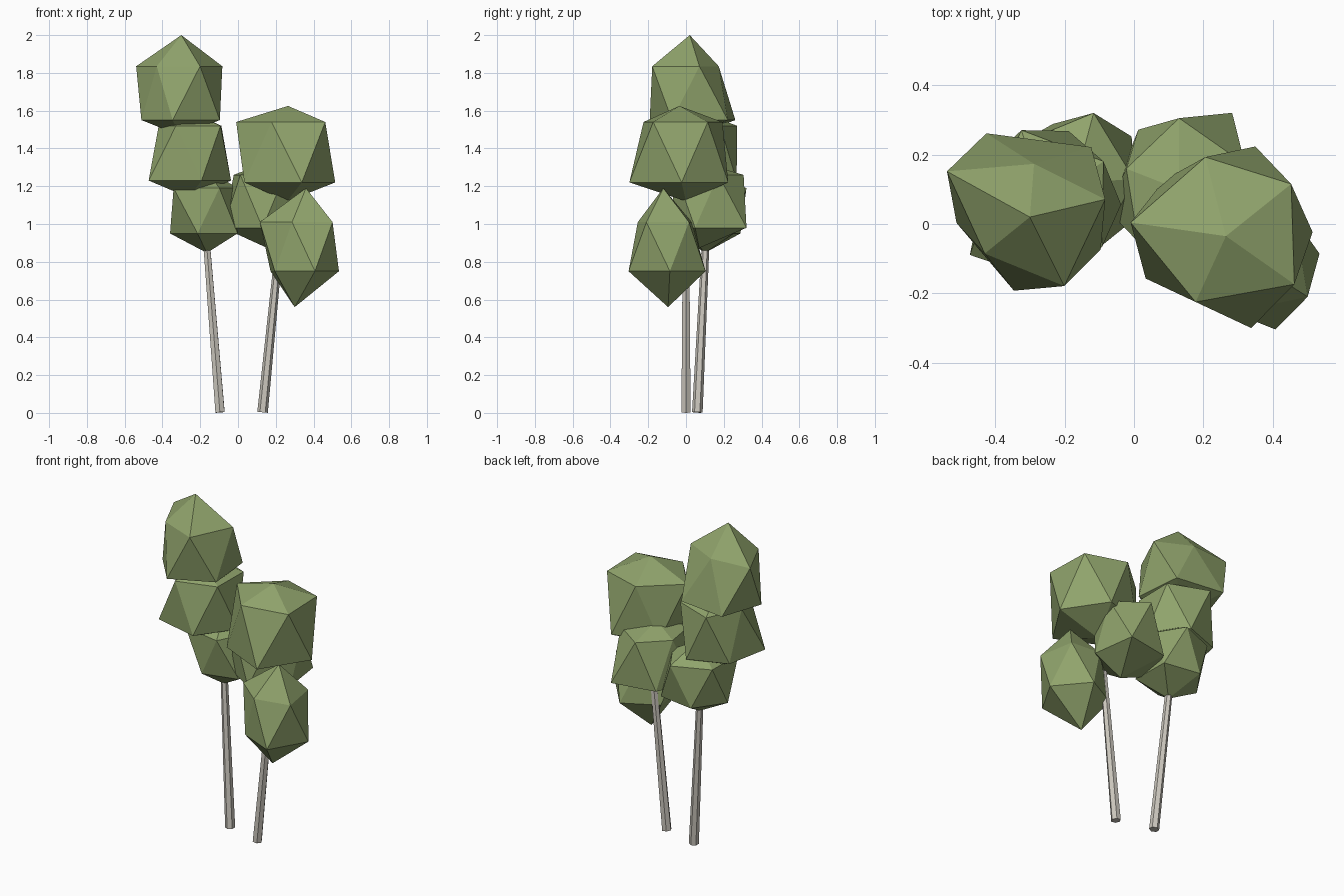
import bpy
import bmesh
from math import radians
from mathutils import Matrix, Vector

cube = bpy.data.objects.get("Cube")
if cube:
    bpy.data.objects.remove(cube, do_unlink=True)


def make_material(name, colour):
    material = bpy.data.materials.new(name)
    material.use_nodes = True
    material.diffuse_color = colour
    material.node_tree.nodes["Principled BSDF"].inputs["Base Color"].default_value = colour
    return material


leaf_green = make_material("leaf green", (0.28, 0.37, 0.15, 1))
bark_grey = make_material("pale bark", (0.6, 0.57, 0.51, 1))


def finish(name, bm, material):
    bmesh.ops.recalc_face_normals(bm, faces=bm.faces)
    mesh = bpy.data.meshes.new(name)
    bm.to_mesh(mesh)
    bm.free()
    mesh.materials.append(material)
    obj = bpy.data.objects.new(name, mesh)
    bpy.context.collection.objects.link(obj)
    return obj


def foliage(name, centre, turn, top, upper, lower, bottom):
    """Irregular icosahedron: two tips and two staggered five-point rings.
    Each ring is a height and five radii around the centre."""
    bm = bmesh.new()

    def ring(height, radii, start):
        points = []
        for i, radius in enumerate(radii):
            spoke = Matrix.Rotation(radians(start + i * 72), 3, "Z") @ Vector((radius, 0, 0))
            points.append(bm.verts.new(spoke + Vector((*centre, height))))
        return points

    tip, base = bm.verts.new(top), bm.verts.new(bottom)
    high = ring(*upper, turn)
    low = ring(*lower, turn + 36)
    for i in range(5):
        j = (i + 1) % 5
        bm.faces.new((tip, high[i], high[j]))
        bm.faces.new((high[i], low[i], high[j]))
        bm.faces.new((low[i], low[j], high[j]))
        bm.faces.new((base, low[j], low[i]))
    return finish(name, bm, leaf_green)


def trunk(name, foot, head):
    """Slim tapered hexagonal pole between two points."""
    foot, head = Vector(foot), Vector(head)
    axis = head - foot
    bm = bmesh.new()
    place = Matrix.Translation((foot + head) / 2) @ axis.to_track_quat("Z", "Y").to_matrix().to_4x4()
    bmesh.ops.create_cone(bm, cap_ends=True, segments=6, radius1=0.028, radius2=0.02,
                          depth=axis.length, matrix=place)
    return finish(name, bm, bark_grey)


# Trunks
trunk("right_trunk", (-0.095, 0.06, 0.003), (-0.168, 0.105, 0.92))
trunk("left_trunk", (0.13, 0, 0.003), (0.222, 0, 0.92))

# Foliage of the taller tree, from the top down
foliage("right_crown", (-0.31, 0.035), 9, (-0.3, 0.02, 2.0),
        (1.835, (0.23, 0.14, 0.257, 0.17, 0.24)),
        (1.55, (0.264, 0.254, 0.204, 0.23, 0.24)), (-0.31, 0.04, 1.47))
foliage("right_middle_foliage", (-0.26, 0.06), 35, (-0.26, 0.06, 1.6),
        (1.52, (0.21, 0.22, 0.16, 0.21, 0.21)),
        (1.23, (0.22, 0.2, 0.26, 0.23, 0.223)), (-0.26, 0.05, 1.14))
foliage("right_lower_foliage", (-0.17, 0.12), 3, (-0.17, 0.12, 1.29),
        (1.19, (0.17, 0.207, 0.2, 0.22, 0.2)),
        (0.95, (0.21, 0.18, 0.19, 0.17, 0.2)), (-0.165, 0.1, 0.847))

# Foliage of the shorter tree
foliage("left_crown", (0.26, -0.01), 33, (0.265, -0.035, 1.625),
        (1.54, (0.23, 0.21, 0.27, 0.23, 0.26)),
        (1.22, (0.25, 0.22, 0.27, 0.3, 0.255)), (0.26, 0, 1.12))
foliage("left_rear_foliage", (0.13, 0.11), 18, (0.13, 0.1, 1.32),
        (1.26, (0.2, 0.195, 0.16, 0.2, 0.2)),
        (0.98, (0.26, 0.2, 0.22, 0.2, 0.2)), (0.155, 0.07, 0.873))
foliage("left_lower_foliage", (0.325, -0.1), 40, (0.36, -0.12, 1.19),
        (1.01, (0.18, 0.14, 0.21, 0.16, 0.207)),
        (0.75, (0.21, 0.18, 0.17, 0.22, 0.21)), (0.3, -0.095, 0.56))
